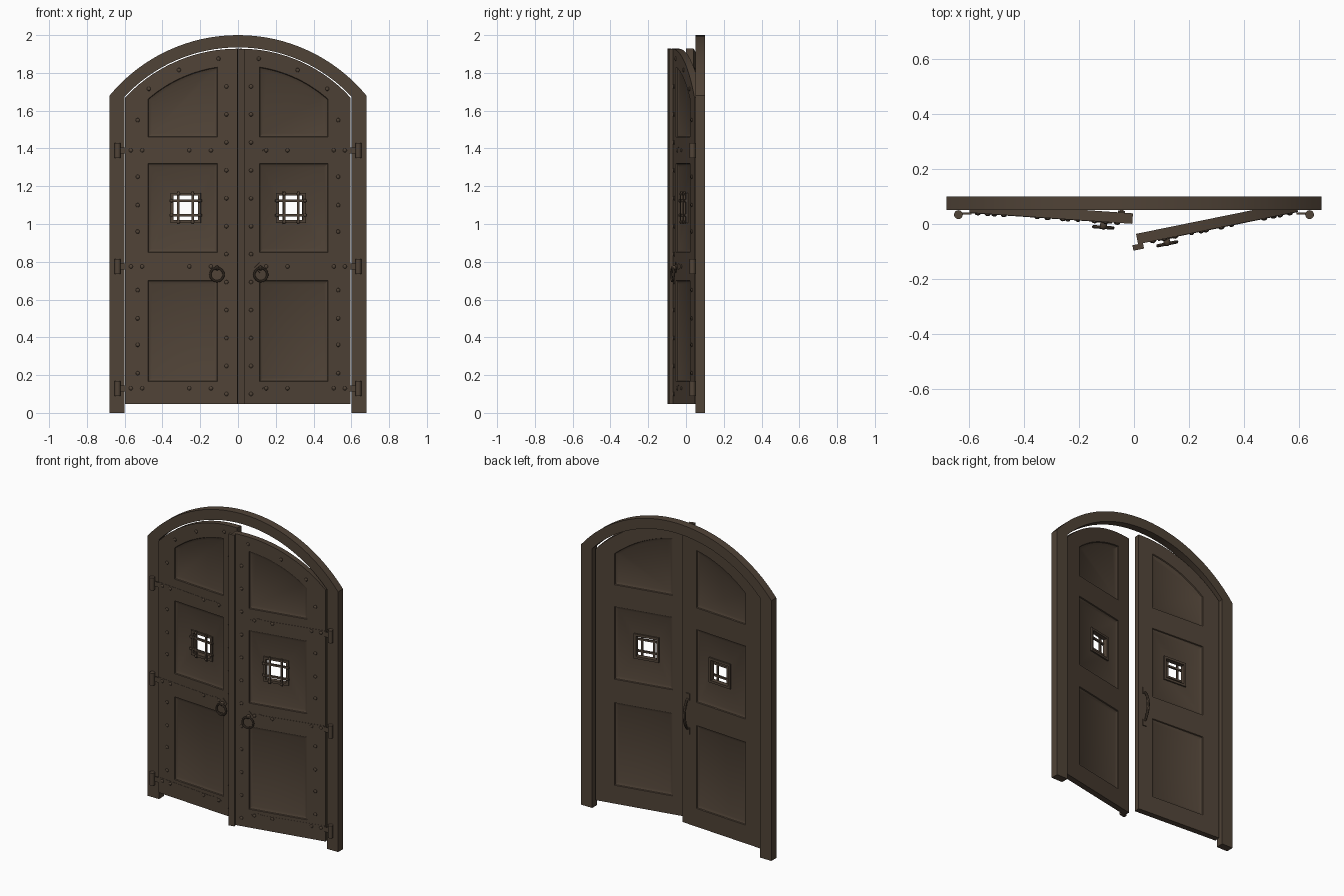
import bpy, bmesh, math
from mathutils import Matrix, Vector

if "Cube" in bpy.data.objects:
    bpy.data.objects.remove(bpy.data.objects["Cube"])

WOOD = bpy.data.materials.new("dark_brown")
WOOD.diffuse_color = (0.080, 0.056, 0.038, 1)
WOOD.use_nodes = True
WOOD.node_tree.nodes["Principled BSDF"].inputs["Base Color"].default_value = WOOD.diffuse_color
CZ, TH = 1.113, 0.038          # arch centre height, leaf thickness
I4 = Matrix.Identity(4)


def finish(bm, name, M=I4):
    bm.transform(M)
    bmesh.ops.recalc_face_normals(bm, faces=bm.faces)
    me = bpy.data.meshes.new(name)
    bm.to_mesh(me)
    bm.free()
    me.materials.clear()
    me.materials.append(WOOD)
    for p in me.polygons:
        p.use_smooth = True
        p.material_index = 0
    me.set_sharp_from_angle(angle=math.radians(30))
    ob = bpy.data.objects.new(name, me)
    bpy.context.collection.objects.link(ob)
    return ob


def loft(bm, rings, cyclic=False):
    """Bridge equal point loops; cap the ends unless cyclic."""
    vs = [[bm.verts.new(p) for p in r] for r in rings]
    n = len(vs[0])
    pairs = list(zip(vs, vs[1:])) + ([(vs[-1], vs[0])] if cyclic else [])
    for a, b in pairs:
        for k in range(n):
            j = (k + 1) % n
            bm.faces.new((a[k], a[j], b[j], b[k]))
    if not cyclic:
        bm.faces.new(vs[0][::-1])
        bm.faces.new(vs[-1])


def box(bm, x0, x1, y0, y1, z0, z1):
    loft(bm, [[(x0, y0, z), (x1, y0, z), (x1, y1, z), (x0, y1, z)] for z in (z0, z1)])


def ball(bm, x, y, z, r, depth):
    m = Matrix.Translation((x, y, z)) @ Matrix.Diagonal((r, depth, r, 1))
    bmesh.ops.create_uvsphere(bm, u_segments=10, v_segments=6, radius=1, matrix=m)


def arc_z(u, r):
    return CZ + math.sqrt(r * r - (0.595 - u) ** 2)


def outline(u0, u1, z0, z1=None, r=None, i=0.0):
    """Rectangle, or rectangle with an arched top of radius r, inset by i."""
    u0, u1, z0 = u0 + i, u1 - i, z0 + i
    n = 16 if r else 1
    pts = [(u0, z0), (u1, z0)]
    for k in range(n + 1):
        u = u1 + (u0 - u1) * k / n
        pts.append((u, arc_z(u, r - i) if r else z1 - i))
    return pts


def at(pts, y):
    return [(u, y, z) for u, z in pts]


# arched surround
def station(o, i):
    return [(o[0], 0.05, o[1]), (i[0], 0.05, i[1]), (i[0], 0.10, i[1]), (o[0], 0.10, o[1])]


def arc(half, spring, top, t):
    s = top - spring
    R = (half * half + s * s) / (2 * s)
    a = math.asin(half / R) * t
    return (R * math.sin(a), top - R + R * math.cos(a))


bm = bmesh.new()
st = [station((-0.68, 0), (-0.6, 0))]
for k in range(33):
    t = -1 + k / 16
    st.append(station(arc(0.68, 1.68, 2.0, t), arc(0.6, 1.675, 1.935, t)))
st.append(station((0.68, 0), (0.6, 0)))
loft(bm, st)
finish(bm, "arched_surround")

PANELS = [dict(u0=0.12, u1=0.49, z0=0.165, z1=0.70),
          dict(u0=0.12, u1=0.49, z0=0.85, z1=1.32),
          dict(u0=0.12, u1=0.49, z0=1.46, r=0.725)]
WU, WZ, WH = 0.32, 1.085, 0.065     # window centre and half size
STRAPS = (1.39, 0.775, 0.13)
W = 0.592


def square(h):
    return outline(WU - h, WU + h, WZ - h, WZ + h)


# Leaf space: x runs from hinge to meeting edge, y = 0 is the front face
for side, s, ang, pivot in (("left", -1, 3.9, (-0.597, 0.041)), ("right", 1, 11.5, (0.595, 0.045))):
    c, sn = math.cos(math.radians(ang)), math.sin(math.radians(ang))
    M = Matrix(((-s * c, -s * sn, 0, pivot[0]), (-sn, c, 0, pivot[1]), (0, 0, 1, 0), (0, 0, 0, 1)))

    # stiles and rails: filled outline with panel openings
    cu = bpy.data.curves.new("outline", 'CURVE')
    cu.dimensions, cu.fill_mode, cu.extrude = '2D', 'BOTH', TH / 2
    for pts in [outline(0, W, 0.047, r=0.815)] + [outline(**p) for p in PANELS]:
        sp = cu.splines.new('POLY')
        sp.points.add(len(pts) - 1)
        for q, (u, z) in zip(sp.points, pts):
            q.co = (u, z, 0, 1)
        sp.use_cyclic_u = True
    tmp = bpy.data.objects.new("outline", cu)
    bpy.context.collection.objects.link(tmp)
    dg = bpy.context.evaluated_depsgraph_get()
    me = bpy.data.meshes.new_from_object(tmp.evaluated_get(dg))
    bm = bmesh.new()
    bm.from_mesh(me)
    bpy.data.objects.remove(tmp)
    bmesh.ops.remove_doubles(bm, verts=bm.verts, dist=1e-5)
    bm.transform(Matrix(((1, 0, 0, 0), (0, 0, 1, TH / 2), (0, 1, 0, 0), (0, 0, 0, 1))))
    finish(bm, side + "_leaf_frame", M)

    # recessed panels, the middle one with a window opening
    for k, p in enumerate(PANELS):
        prof = [(0.02, 0.013), (0.003, 0.006), (0, 0), (0, TH), (0.003, TH - 0.006), (0.02, TH - 0.013)]
        rings = [at(outline(**p, i=i), y) for i, y in prof]
        if k == 1:
            rings += [at(square(WH), TH - 0.013), at(square(WH), 0.013)]
        bm = bmesh.new()
        loft(bm, rings, cyclic=(k == 1))
        finish(bm, side + "_" + ("lower", "middle", "upper")[k] + "_panel", M)

    # window surrounds and grille
    bm = bmesh.new()
    for y0, y1 in ((0.004, 0.0135), (TH - 0.0135, TH - 0.004)):
        loft(bm, [at(square(h), y) for h, y in ((0.08, y0), (0.08, y1), (WH, y1), (WH, y0))], True)
    for d in (-0.038, 0.038):
        box(bm, WU + d - 0.006, WU + d + 0.006, -0.003, 0.008, WZ - 0.086, WZ + 0.086)
        box(bm, WU - 0.086, WU + 0.086, -0.001, 0.010, WZ + d - 0.006, WZ + d + 0.006)
        for e in (-0.074, 0.074):
            ball(bm, WU + d, -0.002, WZ + e, 0.009, 0.006)
            ball(bm, WU + e, -0.001, WZ + d, 0.009, 0.006)
    finish(bm, side + "_window_grille", M)

    # studs
    spots = [(0.066, z) for z in (1.55, 1.25, 1.10, 0.96, 0.65, 0.50, 0.36, 0.21)]
    spots += [(0.537, 0.10 + 0.148 * k) for k in range(12)]
    spots += [(0.125, 1.715), (0.285, 1.815), (0.495, 1.875)]
    spots += [(u, z) for z in STRAPS for u in (0.03, 0.09, 0.34, 0.455)]
    bm = bmesh.new()
    for u, z in spots:
        ball(bm, u, 0, z, 0.011, 0.008)
    finish(bm, side + "_studs", M)

    # thin tapered strap bands
    bm = bmesh.new()
    for z in STRAPS:
        shape = [(0, -0.018), (0.40, -0.011), (0.43, -0.017), (0.48, 0),
                 (0.43, 0.017), (0.40, 0.011), (0, 0.018)]
        loft(bm, [[(u, y, z + h) for u, h in shape] for y in (-0.0015, 0.002)])
    finish(bm, side + "_straps", M)

    # hinge barrels with tabs
    bm = bmesh.new()
    for z in STRAPS:
        bmesh.ops.create_cone(bm, cap_ends=True, segments=16, radius1=0.016, radius2=0.016, depth=0.08,
                              matrix=Matrix.Translation((s * 0.637, 0.034, z)))
        box(bm, *sorted((s * 0.59, s * 0.637)), 0.035, 0.041, z - 0.016, z + 0.016)
    finish(bm, side + "_hinges")

    # ring pull with diamond plate and boss
    bm = bmesh.new()
    rings = []
    for k in range(24):
        a = k * math.tau / 24
        rings.append([((0.035 + 0.006 * math.cos(b)) * math.cos(a) + 0.488, -0.02 + 0.006 * math.sin(b),
                       (0.035 + 0.006 * math.cos(b)) * math.sin(a) + 0.732)
                      for b in (j * math.tau / 8 for j in range(8))])
    loft(bm, rings, True)
    diamond = [(0.488, 0.74), (0.518, 0.77), (0.488, 0.80), (0.458, 0.77)]
    loft(bm, [at(diamond, -0.004), at(diamond, 0.002)])
    ball(bm, 0.488, -0.012, 0.767, 0.013, 0.017)
    finish(bm, side + "_ring_pull", M)

    if side == "right":
        # cover strip over the meeting edge
        bm = bmesh.new()
        strip = [(0.574, 0.047), (0.613, 0.047), (0.613, 1.928), (0.574, 1.927)]
        loft(bm, [at(strip, -0.02), at(strip, 0.0)])
        finish(bm, "meeting_strip", M)
    else:
        # bowed handle on the back
        bm = bmesh.new()
        rings = []
        for k in range(13):
            t = k / 12
            y = TH + 0.004 + 0.034 * math.sin(math.pi * t) ** 0.6
            r = 0.007 + 0.003 * math.sin(math.pi * t)
            rings.append([(0.55 + r * math.cos(a), y + r * math.sin(a), 0.66 + 0.20 * t)
                          for a in (j * math.tau / 8 for j in range(8))])
        loft(bm, rings)
        for z in (0.65, 0.87):
            box(bm, 0.537, 0.563, TH - 0.002, TH + 0.006, z - 0.022, z + 0.022)
        finish(bm, "back_handle", M)
